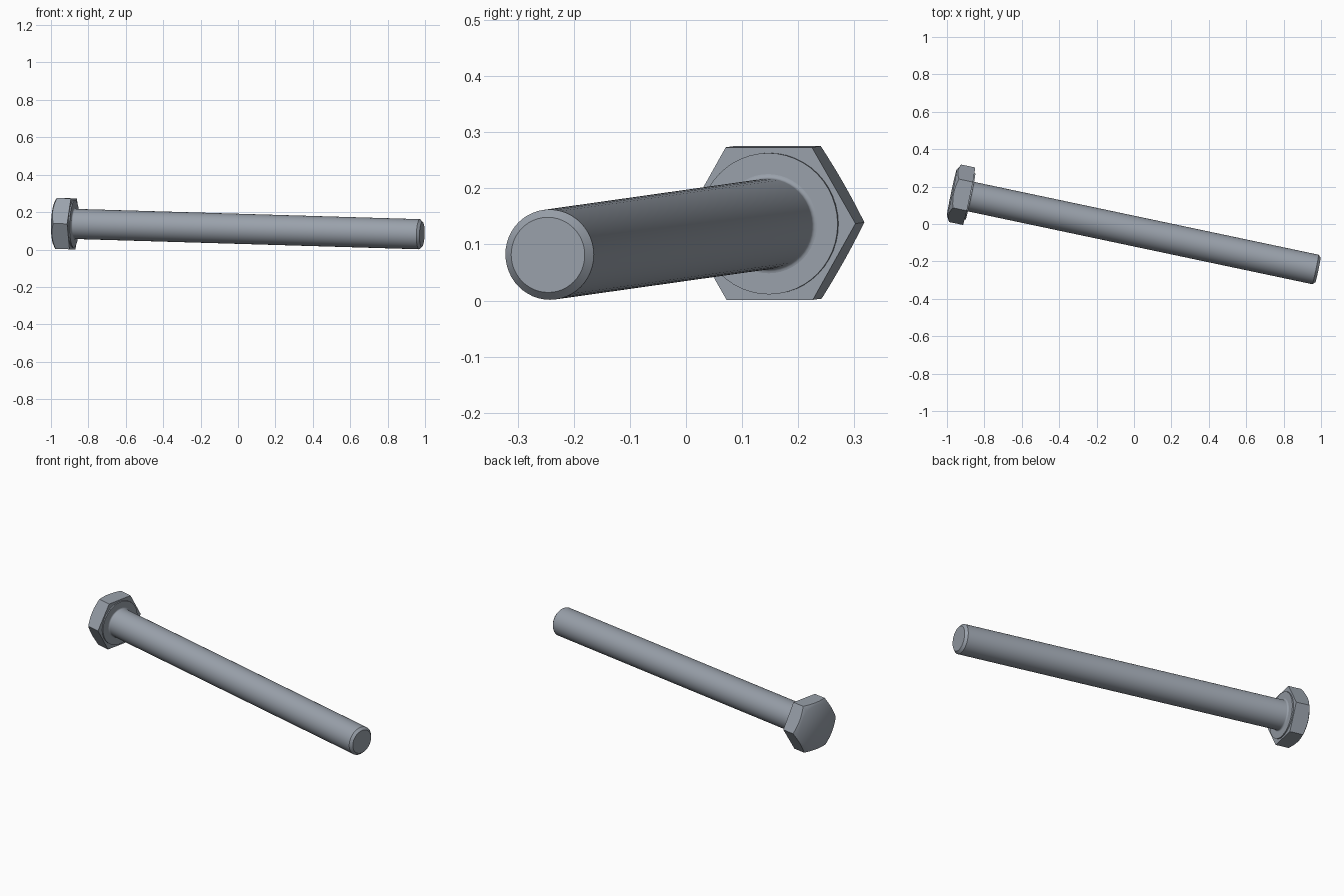
import bpy
import bmesh
from math import cos, sin, pi, radians, sqrt
from mathutils import Matrix, Vector

if "Cube" in bpy.data.objects:
    bpy.data.objects.remove(bpy.data.objects["Cube"], do_unlink=True)

SEGMENTS = 48
HALF_FLATS = 0.136          # centre of head to a flat
HEAD_HEIGHT = 0.102
CHAMFER_RADIUS = 0.125
SHAFT_RADIUS = 0.0805
FILLET = 0.008

steel = bpy.data.materials.new("blue grey steel")
steel.use_nodes = True
colour = (0.32, 0.355, 0.405, 1)
steel.diffuse_color = colour
steel.node_tree.nodes["Principled BSDF"].inputs["Base Color"].default_value = colour

# Tilted bolt axis, from the centre of the head's crown to the tip
crown = Vector((-0.974, 0.168, 0.14))
tip = Vector((0.984, -0.246, 0.0815))
length = (tip - crown).length
axis = (tip - crown).normalized()
side = Vector((0, 0, 1)).cross(axis).normalized()
up = axis.cross(side)
placement = Matrix((side, up, axis)).transposed().to_4x4()
placement.translation = crown


def lathe(name, rings):
    """Skin a stack of rings; each ring maps an angle to (radius, distance)."""
    bm = bmesh.new()
    loops = []
    for ring in rings:
        loop = []
        for i in range(SEGMENTS):
            a = 2 * pi * i / SEGMENTS
            r, d = ring(a)
            loop.append(bm.verts.new((r * cos(a), r * sin(a), d)))
        loops.append(loop)
    for lower, upper in zip(loops, loops[1:]):
        for i in range(SEGMENTS):
            j = (i + 1) % SEGMENTS
            bm.faces.new((lower[i], lower[j], upper[j], upper[i]))
    bm.faces.new(loops[0][::-1])
    bm.faces.new(loops[-1])
    bmesh.ops.recalc_face_normals(bm, faces=bm.faces)
    mesh = bpy.data.meshes.new(name)
    bm.to_mesh(mesh)
    bm.free()
    mesh.materials.append(steel)
    obj = bpy.data.objects.new(name, mesh)
    bpy.context.collection.objects.link(obj)
    obj.matrix_world = placement
    bpy.ops.object.select_all(action="DESELECT")
    obj.select_set(True)
    bpy.context.view_layer.objects.active = obj
    bpy.ops.object.shade_smooth_by_angle(angle=radians(35))
    return obj


def circle(r, d):
    return lambda a: (r, d)


def hex_radius(a):
    return HALF_FLATS / cos(a % (pi / 3) - pi / 6)


def hex_chamfer(a):
    r = hex_radius(a)
    return r, (r - CHAMFER_RADIUS) / sqrt(3)


# Hexagonal head: chamfered crown, six flats and a thin washer face
washer_start = HEAD_HEIGHT - 0.007
lathe("hex_head", [
    circle(CHAMFER_RADIUS, 0),
    hex_chamfer,
    lambda a: (hex_radius(a), washer_start),
    circle(0.126, washer_start),
    circle(0.126, HEAD_HEIGHT),
    circle(SHAFT_RADIUS, HEAD_HEIGHT),
])

# Shaft: fillet under the head, plain cylinder, chamfered tip
fillet = []
for k in range(5):
    a = pi / 2 * k / 4
    fillet.append(circle(SHAFT_RADIUS + FILLET * (1 - sin(a)),
                         HEAD_HEIGHT + FILLET * (1 - cos(a))))
lathe("shaft", fillet + [
    circle(SHAFT_RADIUS, length - 0.014),
    circle(0.067, length),
])
